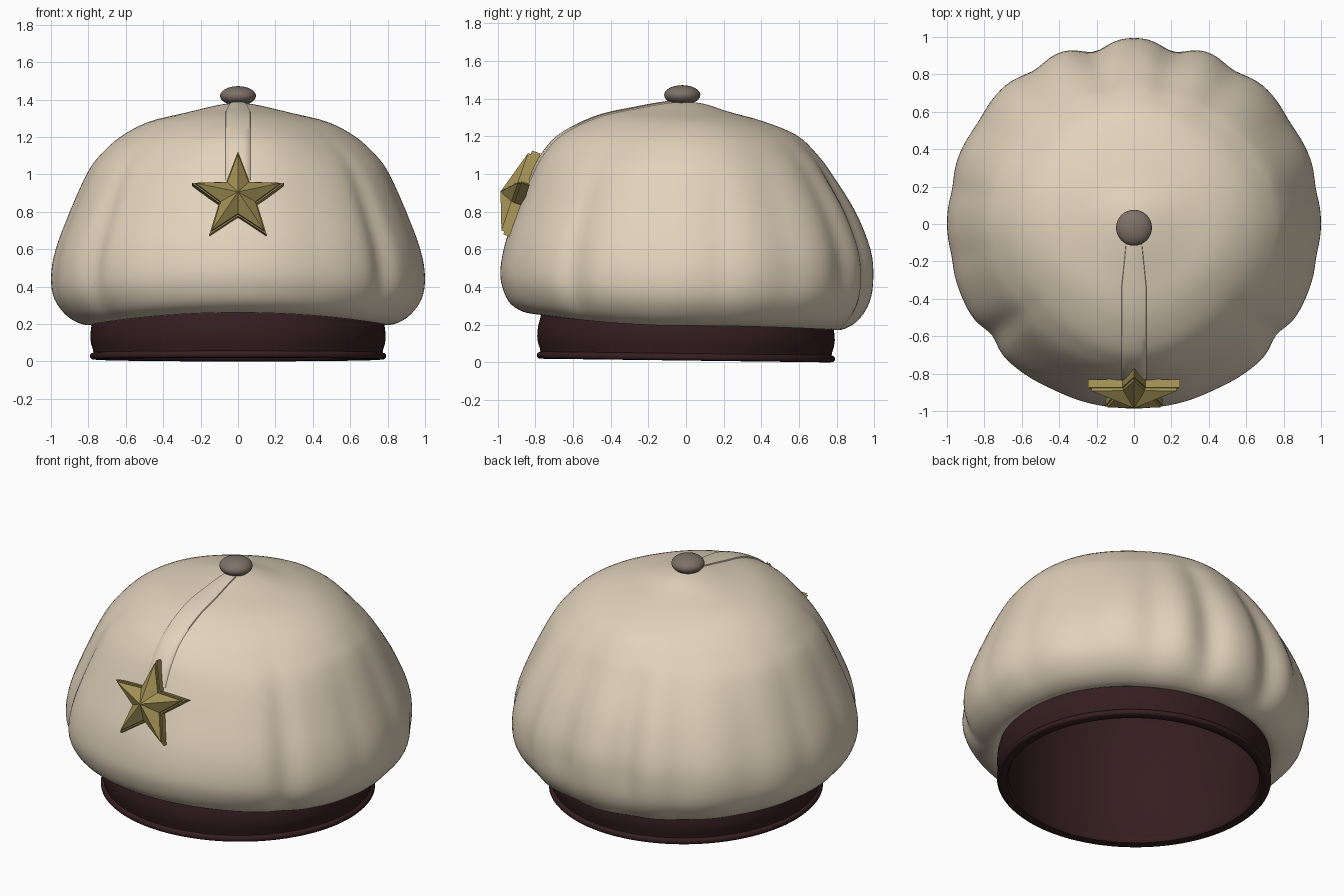
import bpy, bmesh, math
from mathutils import Vector

if "Cube" in bpy.data.objects:
    bpy.data.objects.remove(bpy.data.objects["Cube"])


def material(name, rgb):
    m = bpy.data.materials.new(name)
    m.diffuse_color = (*rgb, 1)
    m.use_nodes = True
    m.node_tree.nodes["Principled BSDF"].inputs["Base Color"].default_value = m.diffuse_color
    return m


CREAM = material("cream cloth", (0.76, 0.65, 0.50))
BROWN = material("dark maroon leather", (0.035, 0.013, 0.0145))
GOLD = material("antique gold", (0.36, 0.28, 0.09))
TAUPE = material("taupe button", (0.21, 0.165, 0.135))


def make(name, verts, faces, mat, smooth=None):
    me = bpy.data.meshes.new(name)
    bm = bmesh.new()
    vs = [bm.verts.new(v) for v in verts]
    for f in faces:
        bm.faces.new([vs[i] for i in f])
    bmesh.ops.remove_doubles(bm, verts=bm.verts, dist=1e-5)
    bm.to_mesh(me)
    bm.free()
    me.materials.append(mat)
    ob = bpy.data.objects.new(name, me)
    bpy.context.collection.objects.link(ob)
    if smooth:
        bpy.context.view_layer.objects.active = ob
        ob.select_set(True)
        bpy.ops.object.shade_smooth_by_angle(angle=math.radians(smooth))
        ob.select_set(False)
    return ob


def grid_faces(rows, cols, wrap):
    out = []
    for i in range(rows - 1):
        for j in range(cols if wrap else cols - 1):
            k = (j + 1) % cols
            out.append((i * cols + j, i * cols + k, (i + 1) * cols + k, (i + 1) * cols + j))
    return out


# Crown profiles (radius, height) for front, sides and back
FRONT = [(.752, .275), (.84, .262), (.93, .31), (.975, .40), (.985, .5), (.955, .65), (.89, .82),
         (.815, 1.0), (.755, 1.11), (.66, 1.21), (.47, 1.303), (.25, 1.352), (.1, 1.378), (0, 1.385)]
SIDE = [(.752, .22), (.81, .195), (.905, .235), (.98, .33), (1.0, .45), (.975, .6), (.90, .8),
        (.81, 1.0), (.74, 1.1), (.63, 1.2), (.48, 1.28), (.28, 1.33), (.1, 1.372), (0, 1.385)]
BACK = [(.752, .19), (.82, .172), (.91, .22), (.975, .32), (.995, .45), (.98, .6), (.90, .8),
        (.775, 1.0), (.70, 1.1), (.59, 1.205), (.41, 1.28), (.23, 1.33), (.1, 1.372), (0, 1.385)]
# Gathered folds: (angle, depth, width) in degrees, mirrored left to right
FOLDS = [(77, .055, 6), (57, .03, 6), (33, .016, 7), (11, .012, 5), (-10, .010, 5),
         (-38, .036, 5), (-64, .006, 7)]


def spline(p, u):
    i = min(int(u), len(p) - 2)
    t = u - i
    q = [Vector(p[max(0, min(len(p) - 1, i + k))]) for k in (-1, 0, 1, 2)]
    return .5 * (2 * q[1] + (q[2] - q[0]) * t + (2 * q[0] - 5 * q[1] + 4 * q[2] - q[3]) * t * t
                 + (3 * q[1] - q[0] - 3 * q[2] + q[3]) * t ** 3)


def crown_point(th, u):
    s, c = math.sin(th), math.cos(th)
    rz = spline(SIDE, u) * (c * c) + spline(BACK if s > 0 else FRONT, u) * (s * s)
    a = math.degrees(math.asin(max(-1, min(1, s))))
    weight = math.exp(-((u - 4.5) / 2.6) ** 2) * min(1, u / 1.5)
    diagonal = math.sin(2 * th) ** 2
    # fuller low down at the back corners, slacker high up on the diagonals
    r = rz.x + diagonal * weight * (.016 if s > 0 else .004)
    r -= diagonal * math.exp(-((u - 8.7) / 1.9) ** 2) * (.022 if s > 0 else .036)
    for ang, depth, width in FOLDS:
        r -= weight * depth * math.exp(-((a - ang) / width) ** 2)
    return Vector((r * c, r * s, rz.y))


# Puffy cloth crown
N, STEPS = 160, 52
TOP = len(FRONT) - 1
crown = [crown_point(2 * math.pi * j / N, TOP * i / STEPS) for i in range(STEPS + 1) for j in range(N)]
make("crown", crown, grid_faces(STEPS + 1, N, True), CREAM, 60)

# Raised pleat running from the button to the star
pleat = []
for i in range(25):
    u = 6.8 + (12.1 - 6.8) * i / 24
    p = spline(FRONT, u)
    tan = (spline(FRONT, u + .05) - spline(FRONT, u - .05)).normalized()
    half = min(.065, .03 + .1 * p.x)
    for k, lift in ((-1.1, -.010), (-1, .006), (-.5, .009), (0, .010), (.5, .009), (1, .006), (1.1, -.010)):
        v = crown_point(-math.pi / 2 + math.asin(half * k / p.x), u)
        pleat.append(v + Vector((0, -tan.y, -tan.x)) * lift)
make("front_pleat", pleat, grid_faces(25, 7, False), CREAM, 60)

# Head band with rolled lip, continued inside as a lining; tilted slightly
BAND = [(0, 1.25), (.25, 1.22), (.45, 1.13), (.6, .98), (.69, .78), (.73, .55), (.737, .3),
        (.735, .06), (.725, .04), (.722, .018), (.732, .003), (.76, 0), (.782, .002), (.79, .01), (.79, .026),
        (.782, .034), (.773, .038), (.776, .055), (.786, .085), (.79, .12), (.786, .17), (.77, .23), (.748, .3)]
M = 96
band = []
for r, z in BAND:
    for j in range(M):
        t = 2 * math.pi * j / M
        y = r * math.sin(t)
        band.append((r * math.cos(t), y, z + .01 - .0127 * y))
make("band_and_lining", band, grid_faces(len(BAND), M, True), BROWN, 50)

# Covered button on top
bpy.ops.mesh.primitive_uv_sphere_add(segments=32, ring_count=16, radius=1, location=(0, -.02, 1.42))
button = bpy.context.object
button.name = "button"
button.scale = (.096, .096, .052)
button.data.materials.append(TAUPE)
bpy.ops.object.shade_smooth()

# Star badge: flat backing plate with a faceted star on it
LEAN = math.radians(19)
UP = Vector((0, math.sin(LEAN), math.cos(LEAN)))
OUT = Vector((0, -math.cos(LEAN), math.sin(LEAN)))
CENTRE = Vector((0, -.862, .865))


def star_part(name, size, back, front, peak):
    verts = []
    for n in (back, front):
        for k in range(10):
            a = math.pi / 2 + k * math.pi / 5
            r = size * (1 if k % 2 == 0 else .41)
            verts.append(CENTRE + Vector((r * math.cos(a), 0, 0)) + UP * (r * math.sin(a)) + OUT * n)
    verts.append(CENTRE + OUT * peak)
    faces = grid_faces(2, 10, True) + [(10 + k, 10 + (k + 1) % 10, 20) for k in range(10)]
    faces.append(tuple(reversed(range(10))))
    make(name, verts, faces, GOLD)


star_part("star_backing", .26, -.005, .042, .042)
star_part("star_front", .24, .042, .058, .13)
